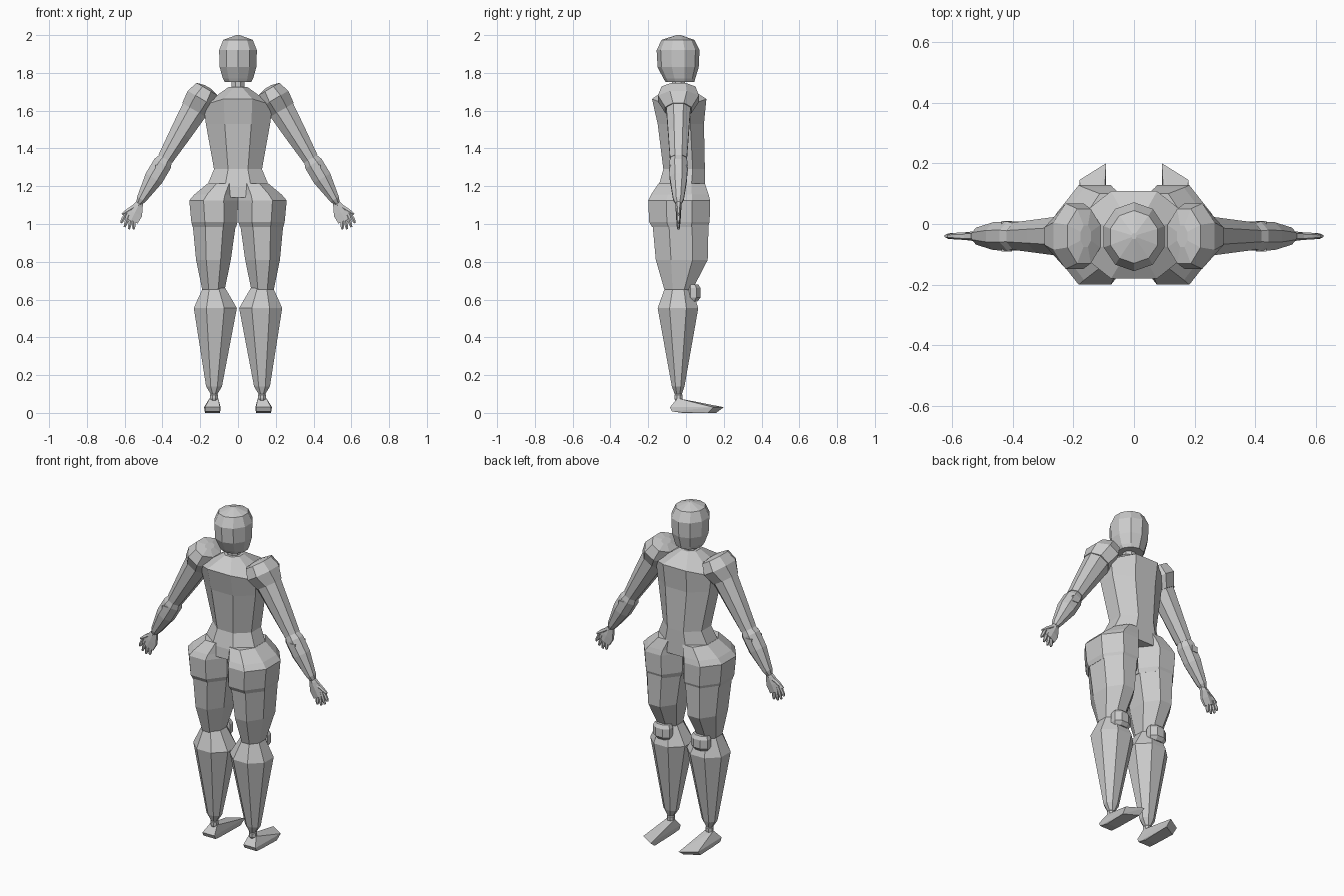
import bpy, bmesh, math
from mathutils import Vector

CY = -0.04  # depth of the limb axis


def finish(name, bm, mirror):
    bmesh.ops.recalc_face_normals(bm, faces=bm.faces)
    me = bpy.data.meshes.new(name)
    bm.to_mesh(me)
    bm.free()
    ob = bpy.data.objects.new(name, me)
    bpy.context.collection.objects.link(ob)
    if mirror:
        mod = ob.modifiers.new("Mirror", "MIRROR")
        mod.use_clip = False
        mod.use_mirror_merge = False
    return ob


def loft(name, rings, n=8, mirror=False):
    """Skin rings of (centre, half-axis u, half-axis v, side dip)."""
    bm = bmesh.new()
    k = 1 / math.cos(math.pi / n)
    loops = []
    for c, u, v, dip in rings:
        loop = []
        for i in range(n):
            a = 2 * math.pi * (i + 0.5) / n
            p = Vector(c) + Vector(u) * (math.cos(a) * k) + Vector(v) * (math.sin(a) * k)
            p.z -= dip * abs(math.cos(a))
            loop.append(bm.verts.new(p))
        loops.append(loop)
    for a, b in zip(loops, loops[1:]):
        for i in range(n):
            j = (i + 1) % n
            bm.faces.new((a[i], a[j], b[j], b[i]))
    bm.faces.new(loops[0])
    bm.faces.new(loops[-1])
    return finish(name, bm, mirror)


def upright(name, rows, n=8, mirror=False):
    """Rows of (z, centre x, half width, y min, y max[, side dip])."""
    rings = [((r[1], (r[3] + r[4]) / 2, r[0]), (r[2], 0, 0),
              (0, (r[4] - r[3]) / 2, 0), r[5] if len(r) > 5 else 0) for r in rows]
    return loft(name, rings, n, mirror)


def along(name, start, end, rows, n=8):
    """Rows of (distance, in-plane radius, depth radius) along a limb in the xz plane."""
    s = Vector((start[0], CY, start[1]))
    d = (Vector((end[0], CY, end[1])) - s).normalized()
    side = Vector((-d.z, 0, d.x))
    return loft(name, [(s + d * t, side * r, Vector((0, q, 0)), 0) for t, r, q in rows], n, True)


# Head and neck
upright("head", [(1.752, 0, .07, -.105, .04), (1.77, 0, .08, -.115, .045),
                 (1.83, 0, .097, -.145, .062), (1.92, 0, .1, -.15, .066),
                 (1.975, 0, .078, -.125, .04), (2.0, 0, .008, -.05, -.03)], 10)
upright("neck", [(1.7, 0, .035, -.075, -.005), (1.77, 0, .035, -.075, -.005)])

# Torso, narrow at the waist and sloping off at the shoulders
upright("torso", [(1.14, 0, .19, -.15, .1), (1.2, 0, .165, -.145, .1), (1.29, 0, .127, -.12, .1),
                  (1.53, 0, .17, -.15, .095), (1.685, 0, .183, -.18, .108, .06),
                  (1.725, 0, .05, -.09, .01)])

# Hips, one lobe each side
upright("hip", [(.985, .125, .115, -.18, .115), (1.01, .125, .122, -.195, .125),
                (1.125, .129, .129, -.2, .128), (1.155, .117, .115, -.185, .12),
                (1.215, .08, .08, -.145, .1)], 8, True)

# Legs
upright("thigh", [(1.03, .125, .118, -.18, .12), (.81, .13, .092, -.16, .115),
                  (.655, .13, .06, -.115, .035), (.625, .125, .045, -.1, .02)], 8, True)
upright("kneecap", [(.59, .125, .045, .005, .06), (.61, .125, .055, 0, .077),
                    (.66, .125, .055, 0, .077), (.68, .125, .045, .005, .065)], 8, True)
upright("shin", [(.66, .127, .06, -.112, .03), (.555, .12, .114, -.15, .065),
                 (.14, .127, .042, -.075, -.008), (.1, .127, .018, -.06, -.022)], 8, True)
upright("ankle", [(.06, .127, .014, -.054, -.026), (.075, .127, .021, -.061, -.019),
                  (.095, .127, .021, -.061, -.019), (.105, .127, .014, -.054, -.026)], 8, True)

# Wedge feet with slanted toes
bm = bmesh.new()
for p in [(.095, -.085, .03), (.175, -.085, .03), (.1, -.02, 0), (.17, -.02, 0),
          (.095, -.075, .008), (.175, -.075, .008),
          (.105, -.045, .078), (.15, -.045, .078), (.092, .2, .03), (.18, .145, .03),
          (.095, .16, 0), (.175, .115, 0)]:
    bm.verts.new(p)
bmesh.ops.convex_hull(bm, input=bm.verts)
finish("foot", bm, True)

# Arms, running straight from shoulder to wrist
S, W = (.165, 1.715), (.525, 1.108)
along("shoulder", S, W, [(-.012, .02, .035), (0, .063, .09), (.06, .082, .108), (.13, .074, .07)])
along("upper_arm", S, W, [(.06, .07, .065), (.13, .07, .064), (.27, .058, .055), (.43, .042, .045)])
along("forearm", S, W, [(.42, .035, .04), (.46, .05, .048), (.55, .05, .046),
                        (.68, .026, .028), (.705, .015, .016)])

# Elbow studs
bm = bmesh.new()
for s in (-1, 1):
    r = bmesh.ops.create_cube(bm, size=.035)
    bmesh.ops.translate(bm, verts=r["verts"], vec=(.42, CY + s * .033, 1.295))
finish("elbow_stud", bm, True)

# Hands: flat palm, four fingers and a thumb
along("palm", (.515, 1.122), (.57, 1.01), [(0, .014, .014), (.03, .026, .014),
                                           (.07, .042, .012), (.115, .038, .01)], 6)
for i, x in enumerate((.552, .565, .578, .592)):
    z = 1.012 + i * .009
    along("finger_%d" % (i + 1), (x, z + .02), (x + .012 * i, z - .05),
          [(0, .009, .009), (.045, .009, .008), (.06 + .01 * (i in (1, 2)), .005, .005)], 6)
along("thumb", (.54, 1.095), (.612, 1.052), [(0, .014, .011), (.05, .012, .01), (.085, .006, .006)], 6)
